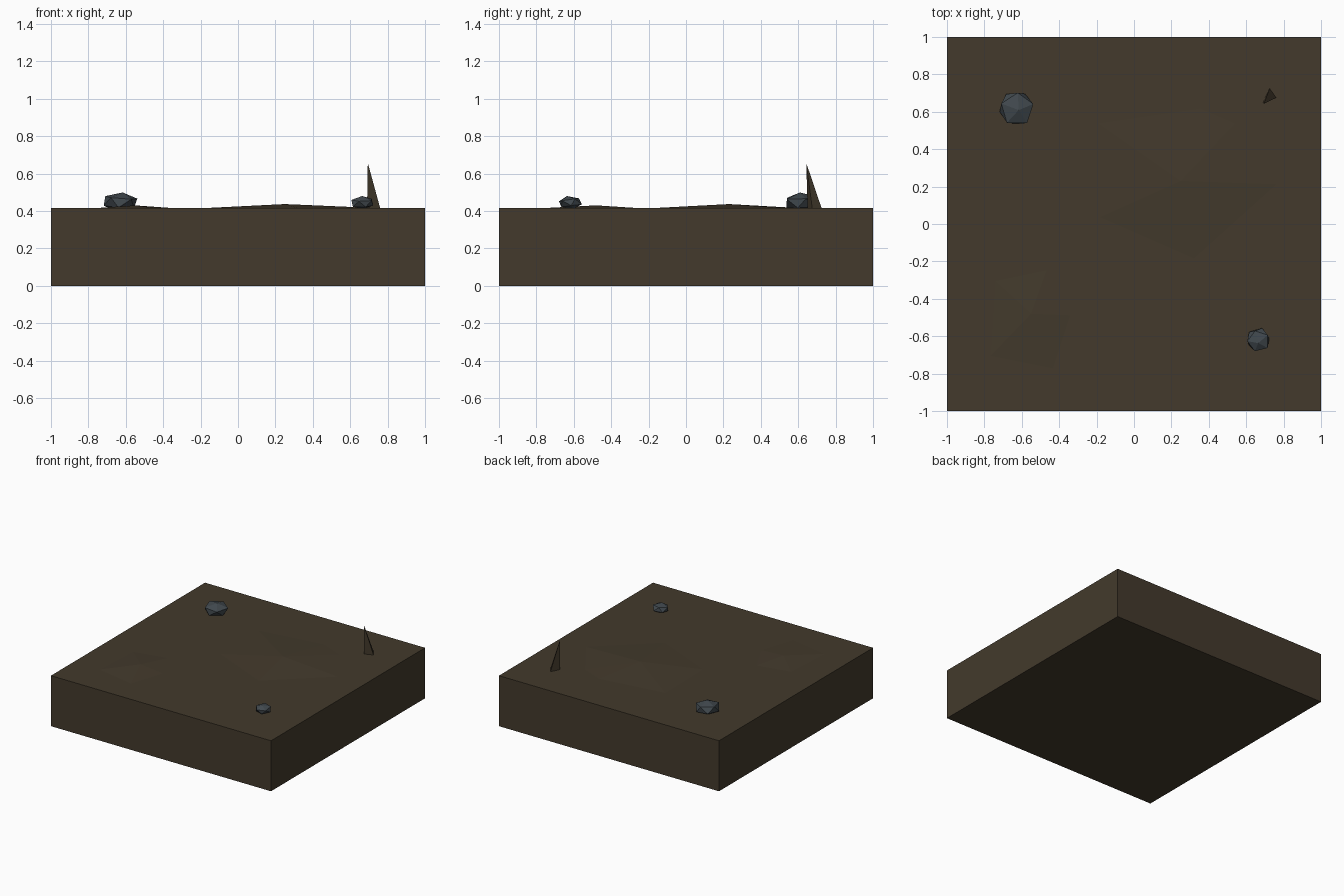
import bpy, bmesh, math, random
from mathutils import Vector, Euler

if "Cube" in bpy.data.objects:
    bpy.data.objects.remove(bpy.data.objects["Cube"])

random.seed(4)
TOP = 0.415


def material(name, rgb):
    m = bpy.data.materials.new(name)
    m.diffuse_color = (*rgb, 1)
    m.use_nodes = True
    m.node_tree.nodes["Principled BSDF"].inputs["Base Color"].default_value = m.diffuse_color
    return m


earth = material("dark_earth", (0.056, 0.042, 0.025))
stone = material("slate_stone", (0.052, 0.065, 0.075))


def finish(name, bm, mat):
    bmesh.ops.recalc_face_normals(bm, faces=bm.faces)
    me = bpy.data.meshes.new(name)
    bm.to_mesh(me)
    bm.free()
    me.materials.append(mat)
    ob = bpy.data.objects.new(name, me)
    bpy.context.collection.objects.link(ob)
    return ob


def fan(name, outline, apex, base_z):
    """Closed pyramid from a flat outline to an apex."""
    bm = bmesh.new()
    ring = [bm.verts.new((x, y, base_z)) for x, y in outline]
    tip = bm.verts.new(apex)
    bm.faces.new(ring)
    for a, b in zip(ring, ring[1:] + ring[:1]):
        bm.faces.new((a, b, tip))
    return finish(name, bm, earth)


def rock(name, centre, size, tilt):
    """Squashed, tilted, slightly uneven icosahedron."""
    bm = bmesh.new()
    bmesh.ops.create_icosphere(bm, subdivisions=1, radius=1)
    rot = Euler(tilt).to_matrix()
    for v in bm.verts:
        p = rot @ v.co * random.uniform(0.95, 1.05)
        v.co = Vector(centre) + Vector(p[i] * size[i] for i in range(3))
    return finish(name, bm, stone)


# Ground slab
bm = bmesh.new()
bmesh.ops.create_cube(bm, size=1)
for v in bm.verts:
    v.co = (v.co.x * 2, v.co.y * 2, (v.co.z + 0.5) * TOP)
finish("ground_block", bm, earth)

# Low mounds on the surface
fan("large_mound", [(-0.24, 0.01), (0.33, -0.24), (0.83, 0.21), (0.58, 0.58),
                    (0.37, 0.67), (-0.25, 0.58)], (0.25, 0.23, 0.437), TOP - 0.003)
fan("small_mound", [(-0.78, -0.27), (-0.45, -0.20), (-0.30, -0.49),
                    (-0.41, -0.83), (-0.81, -0.75)], (-0.55, -0.48, 0.430), TOP - 0.003)

# Leaning thorn
fan("thorn", [(0.69, 0.65), (0.76, 0.675), (0.725, 0.725)], (0.694, 0.643, 0.657), TOP)

# Two stones
rock("large_rock", (-0.63, 0.62, 0.447), (0.1, 0.1, 0.054), (0.15, 0.1, 0.3))
rock("small_rock", (0.665, -0.62, 0.444), (0.067, 0.066, 0.036), (0.2, -0.15, 0.6))
